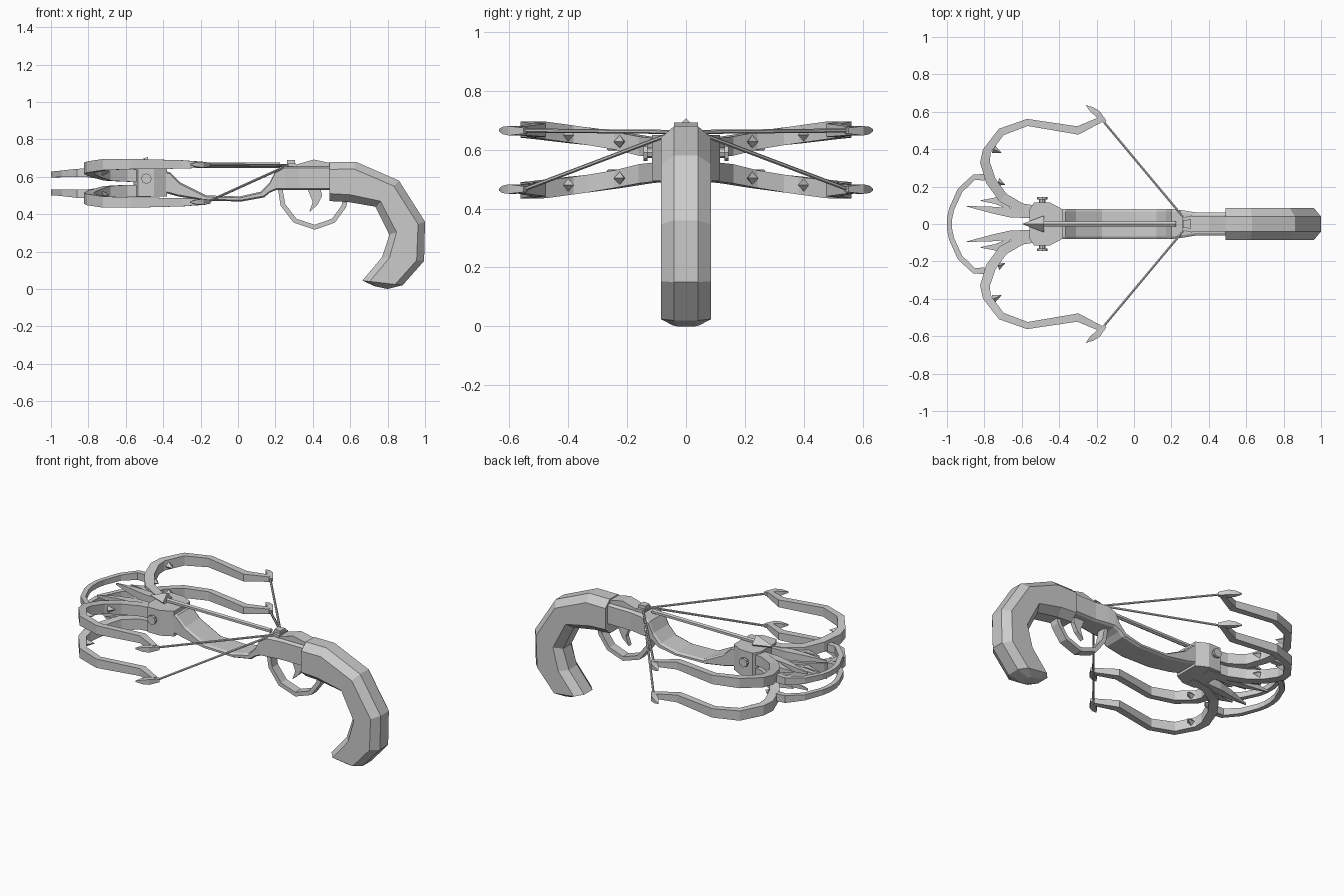
import bpy, bmesh, math
from mathutils import Vector

MID = 0.565  # height of the plane between upper and lower bow


def finish(name, bm):
    bmesh.ops.recalc_face_normals(bm, faces=bm.faces)
    me = bpy.data.meshes.new(name)
    bm.to_mesh(me)
    bm.free()
    ob = bpy.data.objects.new(name, me)
    bpy.context.collection.objects.link(ob)
    return ob


def loft(name, sections):
    """Skin a list of equal-sized point loops and cap both ends."""
    bm = bmesh.new()
    rings = [[bm.verts.new(p) for p in s] for s in sections]
    n = len(rings[0])
    for a, b in zip(rings, rings[1:]):
        for i in range(n):
            j = (i + 1) % n
            bm.faces.new((a[i], a[j], b[j], b[i]))
    bm.faces.new(rings[0])
    bm.faces.new(rings[-1])
    return finish(name, bm)


def octagon(top, bot, half, c, flat):
    """Chamfered section in the plane of y and the line top-bot."""
    t, b = Vector((top[0], 0, top[1])), Vector((bot[0], 0, bot[1]))
    d = (t - b).normalized() * c
    row = [(t, flat), (t - d, half), (b + d, half), (b, flat)]
    return ([p + Vector((0, w, 0)) for p, w in row] +
            [p - Vector((0, w, 0)) for p, w in reversed(row)])


def ribbon(name, path, sy=1, sz=1):
    """Flat bar in plan: path of (x, y, z, width, height)."""
    pts = [Vector(p[:2]) for p in path]
    secs = []
    for i, (x, y, z, w, h) in enumerate(path):
        d1 = (pts[i] - pts[max(i - 1, 0)]).normalized()
        d2 = (pts[min(i + 1, len(pts) - 1)] - pts[i]).normalized()
        t = (d1 + d2).normalized()
        n = Vector((-t.y, t.x)) * w / 2
        s = []
        for a, b in ((1, 1), (1, -1), (-1, -1), (-1, 1)):
            zz = z + b * h / 2
            s.append((x + a * n.x, sy * (y + a * n.y), MID + sz * (zz - MID)))
        secs.append(s)
    return loft(name, secs)


def prism(name, profile, half, y=0):
    """Extrude an x-z profile along y."""
    return loft(name, [[(x, y + s * half, z) for x, z in profile] for s in (-1, 1)])


def slab(name, plan, z0, z1):
    """Extrude an x-y plan along z."""
    return loft(name, [[(x, y, z) for x, y in plan] for z in (z0, z1)])


def rod(name, a, b, r1, r2=None, n=6):
    a, b = Vector(a), Vector(b)
    bm = bmesh.new()
    bmesh.ops.create_cone(bm, cap_ends=True, segments=n, radius1=r1,
                          radius2=r1 if r2 is None else r2, depth=(b - a).length)
    ob = finish(name, bm)
    ob.location = (a + b) / 2
    ob.rotation_euler = (b - a).to_track_quat('Z', 'Y').to_euler()
    return ob


# Pistol grip
grip = [((0.49, 0.68), (0.49, 0.47)), ((0.63, 0.68), (0.59, 0.465)),
        ((0.86, 0.58), (0.735, 0.44)), ((1.0, 0.36), (0.81, 0.29)),
        ((0.995, 0.15), (0.77, 0.17)), ((0.88, 0.02), (0.665, 0.045))]
secs = [octagon(t, b, 0.085, 0.04, 0.04) for t, b in grip]
secs.append(octagon((0.80, 0.0), (0.73, 0.015), 0.045, 0.015, 0.03))
loft("grip", secs)

# Sagging stock and receiver
stock = [((-0.40, 0.63), (-0.41, 0.51), .08), ((-0.365, 0.625), (-0.375, 0.51), .08),
         ((-0.31, 0.57), (-0.32, 0.495), .08), ((-0.17, 0.50), (-0.18, 0.472), .08),
         ((0.01, 0.495), (0.02, 0.468), .08), ((0.12, 0.52), (0.14, 0.49), .08),
         ((0.17, 0.57), (0.17, 0.515), .08), ((0.20, 0.63), (0.205, 0.53), .08),
         ((0.25, 0.655), (0.25, 0.53), .075), ((0.33, 0.655), (0.33, 0.53), .062),
         ((0.50, 0.655), (0.50, 0.53), .062)]
loft("stock", [octagon(t, b, w, 0.008, w - 0.014) for t, b, w in stock])
prism("receiver_hump", [(0.31, 0.64), (0.31, 0.665), (0.405, 0.692), (0.50, 0.672),
                        (0.50, 0.64)], 0.04)
slab("string_catch", [(0.262, -0.035), (0.31, -0.045), (0.31, 0.045), (0.262, 0.035)],
     0.645, 0.672)
slab("catch_cap", [(0.262, -0.02), (0.305, -0.025), (0.305, 0.025), (0.262, 0.02)],
     0.67, 0.69)

# Trigger and guard
prism("trigger", [(0.37, 0.54), (0.40, 0.465), (0.38, 0.41), (0.425, 0.45),
                  (0.45, 0.50), (0.44, 0.54)], 0.014)
guard = [(0.225, 0.54), (0.24, 0.45), (0.305, 0.365), (0.41, 0.33), (0.51, 0.365),
         (0.565, 0.44), (0.575, 0.48)]
centre = Vector((0.405, 0.5))
gs = []
for x, z in guard:
    d = (Vector((x, z)) - centre).normalized() * 0.013
    gs.append([(x + a * d.x, b * 0.028, z + a * d.y)
               for a, b in ((1, 1), (1, -1), (-1, -1), (-1, 1))])
loft("trigger_guard", gs)

# Front block carrying the limbs
half = [(-0.56, 0.075), (-0.535, 0.115), (-0.45, 0.115), (-0.38, 0.078)]
slab("front_block", half + [(x, -y) for x, y in reversed(half)], 0.495, 0.65)

# Limbs, prongs, studs and strings, on both sides and both levels
limb = [(-0.47, 0.065, 0.605, .05, .065), (-0.60, 0.085, 0.606, .05, .065),
        (-0.70, 0.14, 0.612, .055, .065), (-0.765, 0.23, 0.63, .055, .06),
        (-0.797, 0.33, 0.645, .052, .06), (-0.787, 0.39, 0.652, .045, .06),
        (-0.71, 0.492, 0.665, .042, .06), (-0.57, 0.543, 0.668, .038, .055),
        (-0.30, 0.50, 0.666, .045, .045), (-0.175, 0.56, 0.664, .03, .03)]
prong = [(-0.50, 0.055, 0.61, .05, .05), (-0.66, 0.06, 0.61, .05, .05),
         (-0.76, 0.075, 0.612, .035, .04), (-0.895, 0.095, 0.615, .003, .012)]
barb = [(-0.66, 0.10, 0.61, .05, .04), (-0.74, 0.125, 0.612, .035, .03),
        (-0.82, 0.125, 0.614, .003, .01)]
fin = [(-0.155, 0.545, 0.664, .02, .02), (-0.195, 0.59, 0.664, .035, .032),
       (-0.225, 0.612, 0.665, .028, .025), (-0.256, 0.634, 0.666, .003, .006)]
for sy, side in ((1, "left"), (-1, "right")):
    for sz, lvl in ((1, "upper"), (-1, "lower")):
        tag = f"_{lvl}_{side}"
        for nm, path in (("limb", limb), ("prong", prong), ("barb", barb), ("limb_fin", fin)):
            ribbon(nm + tag, path, sy, sz)
        for x, y, z, d in ((-0.728, 0.225, 0.627, (0.04, -0.015)),
                           (-0.752, 0.40, 0.65, (0.045, -0.02))):
            zz = MID + sz * (z - MID)
            rod("stud" + tag, (x, sy * y, zz), (x + d[0], sy * (y + d[1]), zz),
                0.022, 0, 4)
        rod("string" + tag, (-0.165, sy * 0.55, MID + sz * 0.1),
            (0.265, sy * 0.035, 0.66), 0.007)
    rod("bolt_" + side, (-0.49, sy * 0.10, 0.59), (-0.49, sy * 0.132, 0.59), 0.018, n=8)
    rod("bolt_head_" + side, (-0.49, sy * 0.13, 0.59), (-0.49, sy * 0.145, 0.59), 0.028, n=8)
rod("string_middle", (0.265, -0.036, 0.66), (0.265, 0.036, 0.66), 0.008)

# Front stirrup loops
arc = [(-0.80, 0.25, 0.622, .035, .045), (-0.855, 0.25, 0.62, .03, .045),
       (-0.93, 0.18, 0.616, .03, .035), (-0.975, 0.08, 0.613, .028, .032),
       (-0.986, 0.03, 0.613, .028, .032)]
loop = arc + [(x, -y, z, w, h) for x, y, z, w, h in reversed(arc)]
for sz, lvl in ((1, "upper"), (-1, "lower")):
    ribbon("stirrup_" + lvl, loop, 1, sz)

# Arrow
rod("arrow_shaft", (-0.49, 0, 0.662), (0.225, 0, 0.662), 0.014)
rod("arrow_head", (-0.48, 0, 0.662), (-0.60, 0, 0.662), 0.045, 0, 4).scale = (1, 1, 1)
